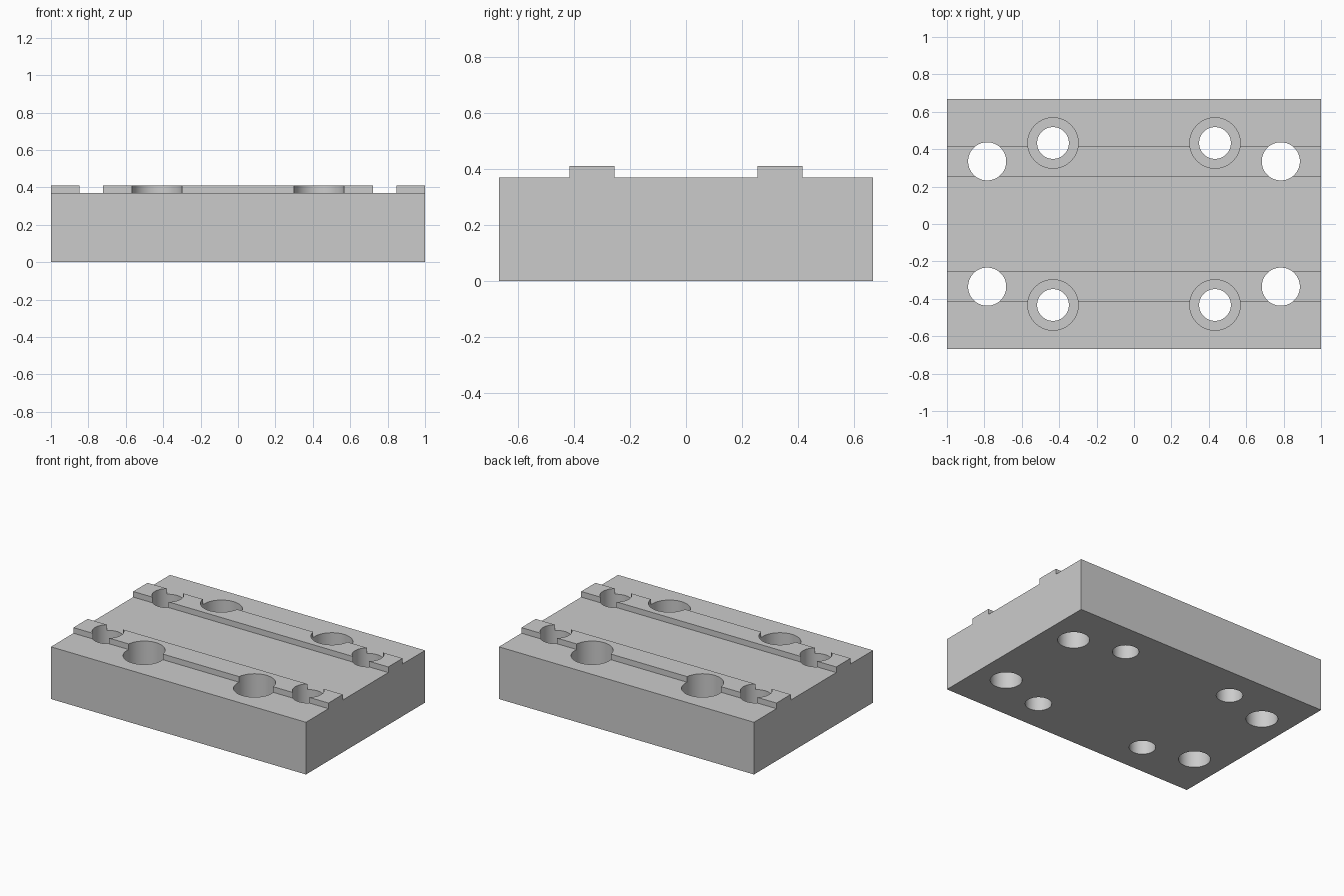
import bpy, bmesh, math

cube = bpy.data.objects.get("Cube")
if cube:
    bpy.data.objects.remove(cube, do_unlink=True)

LENGTH, HALF_DEPTH = 2.0, 0.667
BASE_TOP, RAIL_TOP = 0.37, 0.41
RAIL_IN, RAIL_OUT = 0.255, 0.415
SEGMENTS = 64

steel = bpy.data.materials.new("plain grey")
steel.use_nodes = True
grey = (0.6, 0.6, 0.6, 1)
steel.diffuse_color = grey
steel.node_tree.nodes["Principled BSDF"].inputs["Base Color"].default_value = grey


def make_object(name, bm):
    bmesh.ops.recalc_face_normals(bm, faces=bm.faces[:])
    mesh = bpy.data.meshes.new(name)
    bm.to_mesh(mesh)
    bm.free()
    mesh.materials.append(steel)
    obj = bpy.data.objects.new(name, mesh)
    bpy.context.collection.objects.link(obj)
    return obj


def railed_block(name):
    """Block cross-section with two raised rails, extruded along x."""
    half = [(HALF_DEPTH, 0), (HALF_DEPTH, BASE_TOP), (RAIL_OUT, BASE_TOP),
            (RAIL_OUT, RAIL_TOP), (RAIL_IN, RAIL_TOP), (RAIL_IN, BASE_TOP)]
    profile = half + [(-y, z) for y, z in reversed(half)]
    bm = bmesh.new()
    face = bm.faces.new([bm.verts.new((-LENGTH / 2, y, z)) for y, z in profile])
    out = bmesh.ops.extrude_face_region(bm, geom=[face])
    moved = [v for v in out["geom"] if isinstance(v, bmesh.types.BMVert)]
    bmesh.ops.translate(bm, verts=moved, vec=(LENGTH, 0, 0))
    return make_object(name, bm)


def turned_cutter(name, x, y, profile):
    """Stepped cylinder made of rings of (radius, height)."""
    bm = bmesh.new()
    rings = []
    for r, z in profile:
        angles = [2 * math.pi * i / SEGMENTS for i in range(SEGMENTS)]
        rings.append([bm.verts.new((x + r * math.cos(a), y + r * math.sin(a), z))
                      for a in angles])
    for low, high in zip(rings, rings[1:]):
        for i in range(SEGMENTS):
            j = (i + 1) % SEGMENTS
            bm.faces.new((low[i], low[j], high[j], high[i]))
    bm.faces.new(rings[0])
    bm.faces.new(rings[-1])
    return make_object(name, bm)


# Block with both rails
block = railed_block("mounting_block")

# Dowel holes and counterbored screw holes, one of each per corner
dowel = [(0.102, -0.1), (0.102, 0.6)]
screw = [(0.085, -0.1), (0.085, 0.2), (0.135, 0.2), (0.135, 0.6)]
cutters = []
for sx in (-1, 1):
    for sy in (-1, 1):
        cutters.append(turned_cutter("dowel_hole_cutter", sx * 0.785, sy * 0.335, dowel))
        cutters.append(turned_cutter("screw_hole_cutter", sx * 0.433, sy * 0.433, screw))

bpy.ops.object.select_all(action="DESELECT")
block.select_set(True)
bpy.context.view_layer.objects.active = block
for cutter in cutters:
    cutter.hide_render = True
    cut = block.modifiers.new("hole", "BOOLEAN")
    cut.operation = "DIFFERENCE"
    cut.solver = "EXACT"
    cut.object = cutter
    bpy.ops.object.modifier_apply(modifier=cut.name)
    bpy.data.objects.remove(cutter, do_unlink=True)

# Smooth hole walls, sharp machined edges
bpy.ops.object.shade_smooth_by_angle(angle=math.radians(30))
